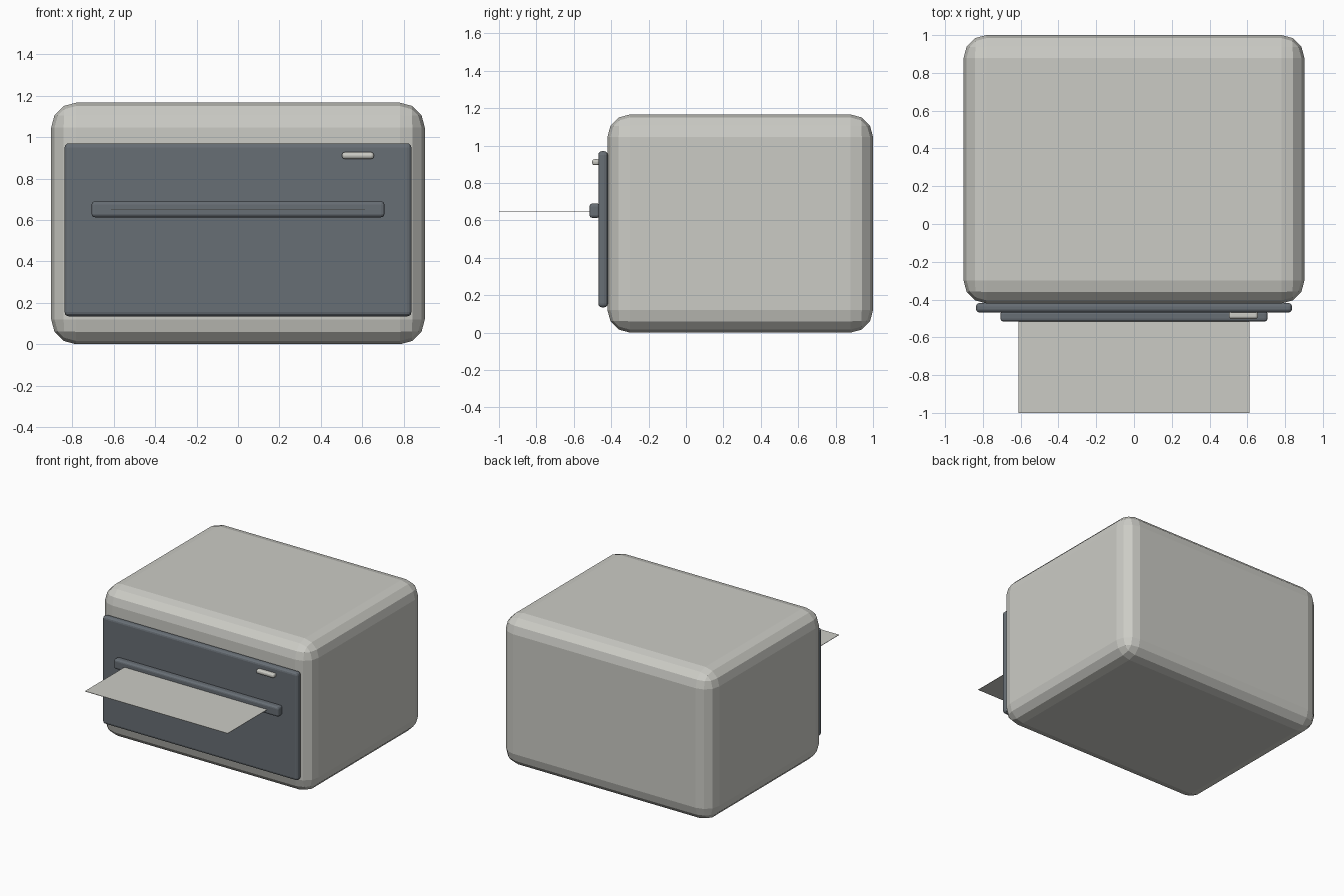
import bpy, bmesh

if "Cube" in bpy.data.objects:
    bpy.data.objects.remove(bpy.data.objects["Cube"])


def material(name, rgb):
    m = bpy.data.materials.new(name)
    m.diffuse_color = (*rgb, 1)
    m.use_nodes = True
    m.node_tree.nodes["Principled BSDF"].inputs["Base Color"].default_value = m.diffuse_color
    return m


LIGHT = material("warm light grey", (0.60, 0.60, 0.56))
DARK = material("slate grey", (0.137, 0.157, 0.178))


def box(name, lo, hi, mat, bevel=0.0, segments=3):
    """Axis-aligned box between two corners, with rounded edges."""
    bm = bmesh.new()
    bmesh.ops.create_cube(bm, size=1)
    for v in bm.verts:
        v.co = [l + (c + 0.5) * (h - l) for c, l, h in zip(v.co, lo, hi)]
    if bevel:
        bmesh.ops.bevel(bm, geom=bm.edges[:], offset=bevel, segments=segments,
                        profile=0.5, affect='EDGES', clamp_overlap=True)
    mesh = bpy.data.meshes.new(name)
    bm.to_mesh(mesh)
    bm.free()
    mesh.materials.append(mat)
    ob = bpy.data.objects.new(name, mesh)
    bpy.context.collection.objects.link(ob)
    return ob


# Rounded main housing
box("body", (-0.902, -0.42, 0), (0.902, 1.0, 1.166), LIGHT, 0.12)

# Dark front plate and the raised lip around the paper slot
box("front_panel", (-0.837, -0.469, 0.135), (0.837, -0.418, 0.97), DARK, 0.02)
box("slot_lip", (-0.707, -0.516, 0.613), (0.707, -0.46, 0.69), DARK, 0.016)

# Sheet of paper coming out of the slot
box("paper", (-0.612, -1.0, 0.648), (0.612, -0.5, 0.651), LIGHT)

# Small pill-shaped button, upper right of the panel
box("button", (0.502, -0.502, 0.895), (0.656, -0.462, 0.927), LIGHT, 0.013)
